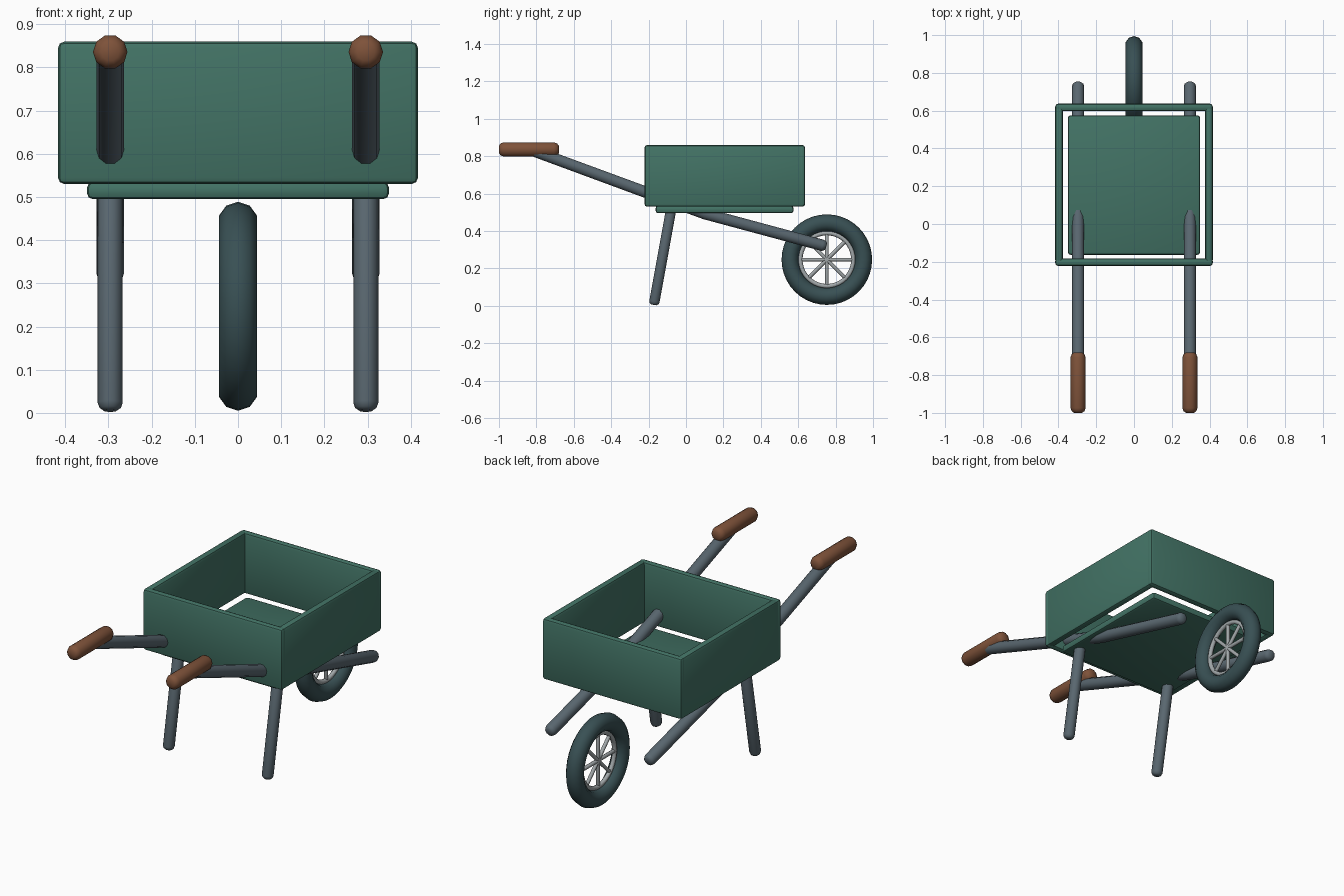
import bpy, bmesh
from math import sin, cos, pi, radians
from mathutils import Vector, Matrix

if "Cube" in bpy.data.objects:
    bpy.data.objects.remove(bpy.data.objects["Cube"])


def material(name, rgb):
    m = bpy.data.materials.new(name)
    m.diffuse_color = (*rgb, 1)
    m.use_nodes = True
    m.node_tree.nodes["Principled BSDF"].inputs["Base Color"].default_value = m.diffuse_color
    return m


GREEN = material("green_paint", (0.055, 0.17, 0.13))
STEEL = material("dark_steel", (0.10, 0.135, 0.16))
WOOD = material("brown_grip", (0.21, 0.085, 0.042))
RUBBER = material("tyre_rubber", (0.04, 0.08, 0.088))
RIM = material("rim_grey", (0.36, 0.39, 0.40))


def finish(bm, name, mat, smooth_angle):
    bmesh.ops.recalc_face_normals(bm, faces=bm.faces)
    me = bpy.data.meshes.new(name)
    bm.to_mesh(me)
    bm.free()
    ob = bpy.data.objects.new(name, me)
    bpy.context.collection.objects.link(ob)
    me.materials.append(mat)
    bpy.ops.object.select_all(action='DESELECT')
    ob.select_set(True)
    bpy.context.view_layer.objects.active = ob
    bpy.ops.object.shade_smooth_by_angle(angle=radians(smooth_angle))
    return ob


def box(name, lo, hi, mat, bevel):
    lo, hi = Vector(lo), Vector(hi)
    bm = bmesh.new()
    bmesh.ops.create_cube(bm, size=1, matrix=Matrix.Translation((lo + hi) / 2)
                          @ Matrix.Diagonal((*(hi - lo), 1)))
    bmesh.ops.bevel(bm, geom=bm.edges[:], offset=bevel, segments=2,
                    profile=0.5, affect='EDGES')
    return finish(bm, name, mat, 40)


def tube(name, x, path, r, mat, sides=10):
    """Round-ended tube along (y, z) points in the plane at x."""
    pts = [Vector((x, y, z)) for y, z in path]
    d0, d1 = (pts[1] - pts[0]).normalized(), (pts[-1] - pts[-2]).normalized()
    cap = [(0, 0.52), (0.23, 0.85), (0.65, 1)]
    stations = [(pts[0] + d0 * r * a, s, d0) for a, s in cap]
    for a, b, c in zip(pts, pts[1:], pts[2:]):
        stations.append((b, 1, ((b - a).normalized() + (c - b).normalized()).normalized()))
    stations += [(pts[-1] - d1 * r * a, s, d1) for a, s in reversed(cap)]
    bm = bmesh.new()
    side = Vector((1, 0, 0))
    rings = []
    for p, s, d in stations:
        up = side.cross(d)
        rings.append([bm.verts.new(p + (side * cos(t) + up * sin(t)) * r * s)
                      for t in (2 * pi * i / sides for i in range(sides))])
    for a, b in zip(rings, rings[1:]):
        for i in range(sides):
            j = (i + 1) % sides
            bm.faces.new((a[i], a[j], b[j], b[i]))
    bm.faces.new(rings[0])
    bm.faces.new(rings[-1])
    return finish(bm, name, mat, 60)


def ring(name, centre, major, minor, mat, n, m):
    """Torus whose axle runs along x."""
    bm = bmesh.new()
    g = []
    for i in range(n):
        a = 2 * pi * i / n
        row = []
        for k in range(m):
            b = 2 * pi * k / m
            rad = major + minor * cos(b)
            row.append(bm.verts.new((minor * sin(b), centre[0] + rad * cos(a),
                                     centre[1] + rad * sin(a))))
        g.append(row)
    for i in range(n):
        for k in range(m):
            i2, k2 = (i + 1) % n, (k + 1) % m
            bm.faces.new((g[i][k], g[i2][k], g[i2][k2], g[i][k2]))
    return finish(bm, name, mat, 60)


# Tray: four walls standing over a smaller floor panel
box("tray_floor", (-0.35, -0.163, 0.495), (0.35, 0.575, 0.535), GREEN, 0.014)
box("tray_wall_front", (-0.417, -0.222, 0.53), (0.417, -0.182, 0.86), GREEN, 0.015)
box("tray_wall_back", (-0.417, 0.597, 0.53), (0.417, 0.637, 0.86), GREEN, 0.015)

for side, label in ((-1, "left"), (1, "right")):
    x = 0.296 * side
    xs = sorted((0.377 * side, 0.417 * side))
    box("tray_wall_" + label, (xs[0], -0.205, 0.53), (xs[1], 0.625, 0.86), GREEN, 0.015)
    # Frame rail, grip and leg
    tube("frame_rail_" + label, x,
         [(-0.93, 0.837), (-0.83, 0.834), (-0.23, 0.613), (0.1, 0.493), (0.75, 0.318)],
         0.032, STEEL)
    tube("grip_" + label, x, [(-1.0, 0.836), (-0.68, 0.836)], 0.04, WOOD)
    tube("leg_" + label, x, [(-0.172, 0.005), (-0.075, 0.54)], 0.029, STEEL)

# Wheel: tyre, rim and four full-width spokes
HUB = (0.753, 0.247)
ring("tyre", HUB, 0.196, 0.046, RUBBER, 40, 10)
ring("wheel_rim", HUB, 0.142, 0.012, RIM, 40, 8)
for i in range(4):
    a = pi * i / 4
    dy, dz = 0.152 * cos(a), 0.152 * sin(a)
    tube(f"spoke_{i + 1}", 0, [(HUB[0] - dy, HUB[1] - dz), (HUB[0] + dy, HUB[1] + dz)],
         0.01, RIM, 8)
